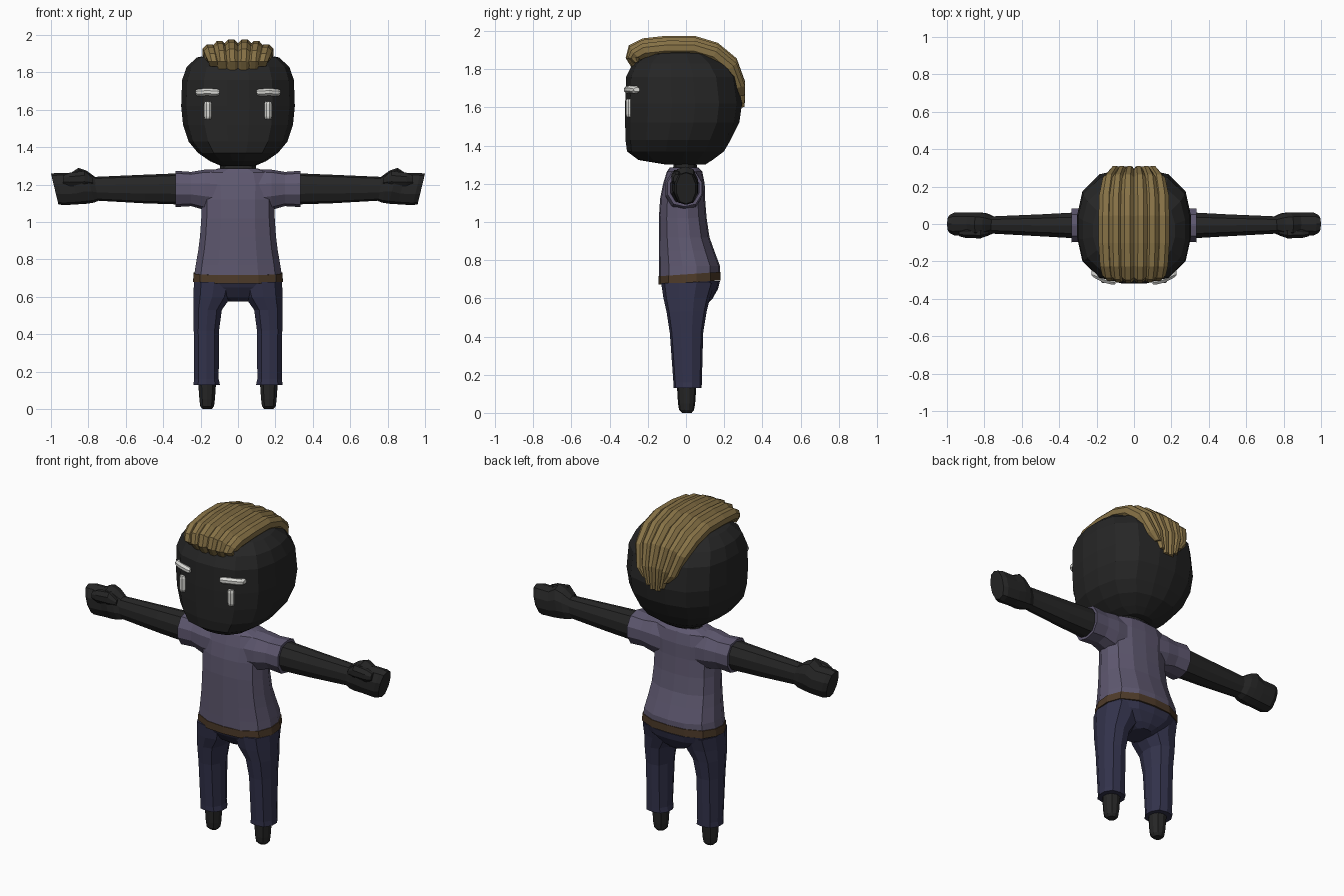
import bpy, bmesh, math
from mathutils import Vector


def material(name, rgb):
    m = bpy.data.materials.new(name)
    m.diffuse_color = (*rgb, 1)
    return m


SKIN = material("charcoal skin", (0.019, 0.019, 0.019))
SHIRT = material("dusty purple cloth", (0.112, 0.097, 0.160))
PANTS = material("navy cloth", (0.033, 0.033, 0.072))
BELT = material("brown leather", (0.075, 0.043, 0.022))
HAIR = material("dark blond hair", (0.245, 0.170, 0.062))
WHITE = material("off white", (0.70, 0.70, 0.67))


def skin_rings(name, rings, mat, caps=True):
    """Bridge a list of equal-length point rings into one mesh object."""
    bm = bmesh.new()
    loops = [[bm.verts.new(p) for p in ring] for ring in rings]
    n = len(loops[0])
    for a, b in zip(loops, loops[1:]):
        for i in range(n):
            j = (i + 1) % n
            bm.faces.new((a[i], a[j], b[j], b[i]))
    if caps:
        bm.faces.new(loops[0])
        bm.faces.new(loops[-1])
    bmesh.ops.recalc_face_normals(bm, faces=bm.faces)
    me = bpy.data.meshes.new(name)
    bm.to_mesh(me)
    bm.free()
    me.materials.append(mat)
    ob = bpy.data.objects.new(name, me)
    bpy.context.collection.objects.link(ob)
    return ob


def oval(n, power):
    """Unit superellipse, n points."""
    pts = []
    for i in range(n):
        t = 2 * math.pi * (i + 0.5) / n
        c, s = math.cos(t), math.sin(t)
        r = (abs(c) ** power + abs(s) ** power) ** (-1 / power)
        pts.append((c * r, s * r))
    return pts


def loft_z(name, sections, mat, n=12, power=2.6, tilt=0.0, side=1, caps=True):
    """Sections: (z, x_min, x_max, y_front, y_back)."""
    rings = []
    for z, x0, x1, y0, y1 in sections:
        cx, cy, a, b = (x0 + x1) / 2, (y0 + y1) / 2, (x1 - x0) / 2, (y1 - y0) / 2
        rings.append([(side * (cx + a * u), cy + b * v, z + tilt * (cy + b * v + 0.14))
                      for u, v in oval(n, power)])
    return skin_rings(name, rings, mat, caps)


def loft_x(name, sections, mat, side, n=10, power=2.5, slant=0.0):
    """Sections: (x, y_min, y_max, z_min, z_max)."""
    rings = []
    for x, y0, y1, z0, z1 in sections:
        cy, cz, a, b = (y0 + y1) / 2, (z0 + z1) / 2, (y1 - y0) / 2, (z1 - z0) / 2
        rings.append([(side * (x + slant * b * v), cy + a * u, cz + b * v)
                      for u, v in oval(n, power)])
    return skin_rings(name, rings, mat)


def sym(rows):
    """Expand (z, half_width, y_front, y_back) to centred sections."""
    return [(z, -w, w, f, b) for z, w, f, b in rows]


# Head and neck
loft_z("head", sym([
    (1.30, .09, -.10, .10), (1.325, .15, -.25, .14), (1.37, .215, -.31, .20),
    (1.43, .265, -.318, .235), (1.52, .295, -.32, .28), (1.62, .305, -.32, .295),
    (1.76, .30, -.315, .275), (1.83, .275, -.28, .22), (1.88, .22, -.21, .14),
    (1.90, .12, -.10, .06)]), SKIN, n=16, power=2.8)
loft_z("neck", sym([(1.24, .10, -.07, .06), (1.34, .095, -.065, .055)]), SKIN)

# Shirt body
loft_z("shirt", sym([
    (.715, .236, -.142, .178), (.77, .228, -.142, .178), (.85, .214, -.142, .148),
    (.92, .205, -.142, .123), (1.02, .198, -.142, .108), (1.12, .198, -.136, .10),
    (1.20, .205, -.12, .098), (1.265, .18, -.10, .085), (1.285, .11, -.085, .065)]),
    SHIRT, n=14)

# Belt band and hips
loft_z("belt", sym([(.672, .242, -.145, .182), (.716, .239, -.145, .182)]), BELT,
       n=14, tilt=.07)
loft_z("hips", sym([
    (.575, .06, -.05, .115), (.60, .12, -.085, .14), (.65, .215, -.12, .168),
    (.69, .237, -.138, .178)]), PANTS, n=14)

for side, label in ((-1, "left"), (1, "right")):
    # Trouser legs and feet
    loft_z(label + "_trouser_leg", [
        (.13, .095, .24, -.065, .082), (.16, .102, .236, -.066, .083),
        (.42, .10, .238, -.085, .09), (.53, .085, .24, -.102, .108),
        (.60, .035, .24, -.118, .125), (.68, .015, .238, -.13, .15)],
        PANTS, n=10, side=side)
    loft_z(label + "_foot", [
        (0, .14, .19, -.02, .03), (.015, .127, .203, -.036, .042),
        (.05, .122, .208, -.042, .048), (.15, .115, .215, -.048, .055)],
        SKIN, n=10, power=2.2, side=side)

    # Sleeve with a recessed cuff
    loft_x(label + "_sleeve", [
        (.10, -.11, .085, 1.05, 1.28), (.18, -.11, .088, 1.065, 1.28),
        (.25, -.095, .083, 1.085, 1.268), (.335, -.10, .086, 1.08, 1.274),
        (.335, -.083, .07, 1.095, 1.26), (.31, -.08, .066, 1.098, 1.255)],
        SHIRT, side)

    # Arm, fist and thumb
    loft_x(label + "_arm", [
        (.28, -.08, .065, 1.093, 1.262), (.50, -.067, .053, 1.10, 1.253),
        (.80, -.05, .04, 1.117, 1.24)], SKIN, side)
    loft_x(label + "_hand", [
        (.745, -.045, .038, 1.12, 1.238), (.79, -.066, .058, 1.104, 1.275),
        (.83, -.072, .064, 1.098, 1.29), (.875, -.062, .064, 1.095, 1.262),
        (.955, -.062, .062, 1.09, 1.262), (.98, -.05, .05, 1.095, 1.258)],
        SKIN, side, slant=.24)
    loft_x(label + "_thumb", [
        (.775, -.06, -.03, 1.20, 1.235), (.82, -.078, -.02, 1.19, 1.275),
        (.90, -.076, -.02, 1.19, 1.265), (.935, -.066, -.03, 1.20, 1.25)],
        SKIN, side, n=8)

    # Eyes: narrow upright bars set on the face
    loft_z(label + "_eye", [
        (1.55, .145, .178, -.312, -.27), (1.565, .14, .182, -.316, -.27),
        (1.63, .14, .182, -.316, -.27), (1.645, .145, .178, -.312, -.27)],
        WHITE, n=8, side=side)
    # Brows: bars wrapping around the face
    loft_x(label + "_brow", [
        (.10, -.322, -.29, 1.682, 1.706), (.112, -.326, -.28, 1.672, 1.712),
        (.165, -.314, -.26, 1.675, 1.715), (.215, -.287, -.24, 1.672, 1.712),
        (.228, -.275, -.24, 1.682, 1.704)], WHITE, side, n=8)

# Swept-back hair: mirrored locks following one path over the head
PATH = [(-.272, 1.815), (-.288, 1.86), (-.275, 1.90), (-.22, 1.925), (-.10, 1.938),
        (.04, 1.938), (.15, 1.905), (.235, 1.835), (.275, 1.73), (.285, 1.60)]
SPREAD = [.80, .84, .90, .96, 1.0, 1.0, .98, .88, .68, .46]
THICK = [.016, .03, .038, .04, .04, .04, .04, .04, .037, .024]
LOCKS = [("inner", .036, .040, 0, 0), ("middle", .098, .038, .008, .02),
         ("outer", .152, .040, .026, .06)]
for side, label in ((-1, "left"), (1, "right")):
    for lock, off, width, drop, lift in LOCKS:
        rings = []
        last = len(PATH) - 1
        for i, (y, z) in enumerate(PATH):
            p, q = PATH[max(i - 1, 0)], PATH[min(i + 1, last)]
            d = Vector((q[0] - p[0], q[1] - p[1])).normalized()
            ny, nz = -d.y, d.x
            zc = z - (drop if 1 < i < last else 0)
            if i == 0:
                zc += lift * .35
            if i == last:
                zc += lift
            rings.append([(side * SPREAD[i] * (off + width * u),
                           y + ny * THICK[i] * v + (lift * .2 if i < 3 else 0),
                           zc + nz * THICK[i] * v) for u, v in oval(8, 2.2)])
        skin_rings(f"{label}_{lock}_hair_lock", rings, HAIR)
